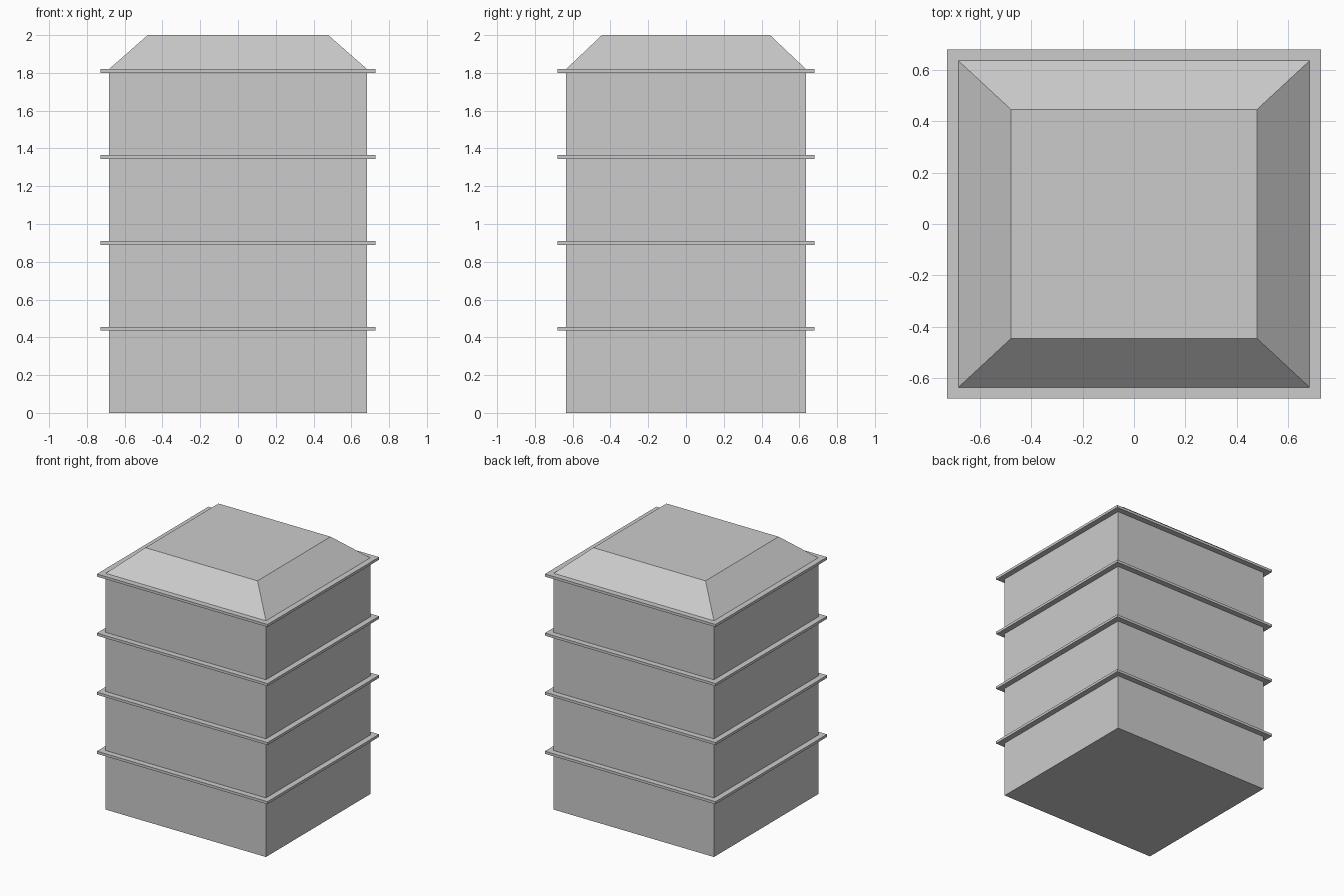
import bpy, bmesh
from mathutils import Vector

if "Cube" in bpy.data.objects:
    bpy.data.objects.remove(bpy.data.objects["Cube"])

HX, HY, WALL_TOP, TOP = 0.683, 0.635, 1.82, 2.0
FLOOR = WALL_TOP / 4


def add_prism(bm, hx, hy, z0, z1, tx=None, ty=None):
    """Box, or a frustum when a smaller top is given."""
    tx, ty = tx or hx, ty or hy
    signs = ((-1, -1), (1, -1), (1, 1), (-1, 1))
    low = [bm.verts.new((hx * a, hy * b, z0)) for a, b in signs]
    high = [bm.verts.new((tx * a, ty * b, z1)) for a, b in signs]
    bm.faces.new(low[::-1])
    bm.faces.new(high)
    for i in range(4):
        j = (i + 1) % 4
        bm.faces.new((low[i], low[j], high[j], high[i]))


# Convex parts: walls, four floor ledges, sloped roof
parts = [("walls", (HX, HY, 0, WALL_TOP)),
         ("roof", (HX, HY, WALL_TOP, TOP, 0.478, 0.445))]
for n in range(1, 5):
    z = FLOOR * n
    parts.append((f"ledge_{n}", (HX + 0.044, HY + 0.044, z - 0.02, z)))

# Fracture centres: four columns of irregular chunks
seeds = [Vector(s) for s in (
    (-0.42, -0.36, -0.13), (-0.32, -0.36, 0.80), (-0.38, -0.34, 1.93),
    (0.40, -0.34, 0.50), (0.36, -0.33, 1.22), (0.40, -0.33, 2.00),
    (-0.30, 0.30, 0.45), (-0.32, 0.28, 1.45),
    (0.42, 0.40, -0.15), (0.40, 0.34, 0.95), (0.46, 0.32, 2.25))]


def cut_to_cell(bm, seed):
    """Trim a convex part to the region nearest to one seed."""
    for other in seeds:
        if other is seed or not bm.faces:
            continue
        geom = bm.verts[:] + bm.edges[:] + bm.faces[:]
        cut = bmesh.ops.bisect_plane(
            bm, geom=geom, dist=1e-5, plane_co=(seed + other) / 2,
            plane_no=other - seed, clear_outer=True)["geom_cut"]
        rim = [e for e in cut if isinstance(e, bmesh.types.BMEdge) and e.is_boundary]
        if len(rim) > 2:
            bmesh.ops.contextual_create(bm, geom=rim)


# Build every chunk of every part
for name, dims in parts:
    for i, seed in enumerate(seeds):
        bm = bmesh.new()
        add_prism(bm, *dims)
        cut_to_cell(bm, seed)
        if len(bm.faces) > 3:
            bmesh.ops.recalc_face_normals(bm, faces=bm.faces)
            mesh = bpy.data.meshes.new(f"{name}_chunk_{i + 1}")
            bm.to_mesh(mesh)
            bpy.context.collection.objects.link(bpy.data.objects.new(mesh.name, mesh))
        bm.free()
